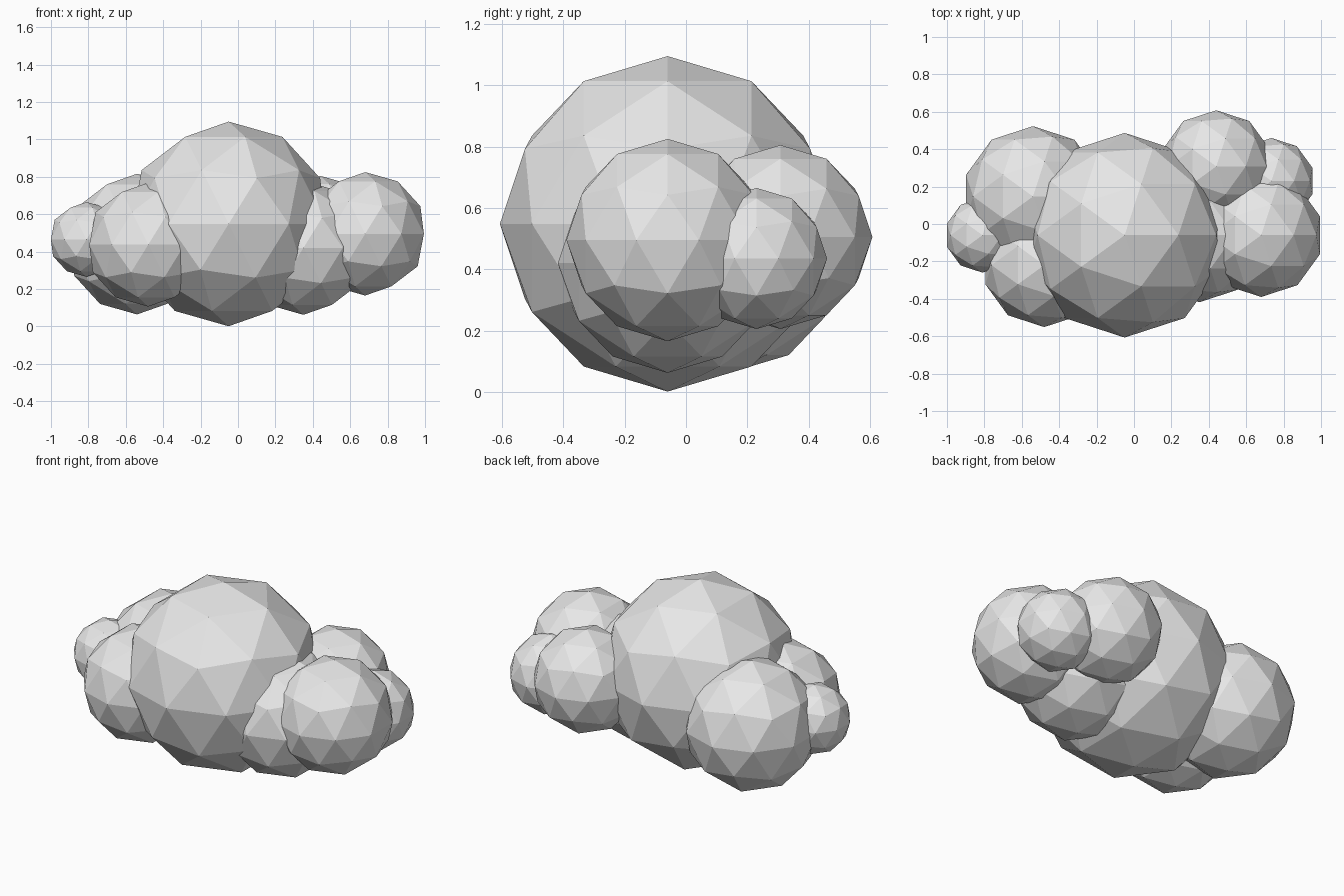
import bpy

if "Cube" in bpy.data.objects:
    bpy.data.objects.remove(bpy.data.objects["Cube"])

# One flat pale grey for the whole cloud
mat = bpy.data.materials.new("cloud_grey")
mat.diffuse_color = (0.8, 0.8, 0.8, 1.0)
mat.use_nodes = True
mat.node_tree.nodes["Principled BSDF"].inputs["Base Color"].default_value = mat.diffuse_color


def puff(name, centre, radius):
    """Low-poly flat-shaded ball."""
    bpy.ops.mesh.primitive_ico_sphere_add(subdivisions=2, radius=radius, location=centre)
    obj = bpy.context.object
    obj.name = name
    obj.data.materials.append(mat)


# Large middle puff
puff("main_puff", (-0.05, -0.06, 0.548), 0.547)
# Puffs on the right
puff("right_inner_puff", (0.35, -0.06, 0.42), 0.358)
puff("right_outer_puff", (0.68, -0.06, 0.495), 0.33)
puff("right_back_puff", (0.44, 0.308, 0.505), 0.30)
puff("right_small_puff", (0.735, 0.23, 0.435), 0.23)
# Puffs on the left
puff("left_back_puff", (-0.54, 0.147, 0.44), 0.376)
puff("left_front_puff", (-0.48, -0.22, 0.437), 0.331)
puff("left_small_puff", (-0.81, -0.06, 0.465), 0.20)
